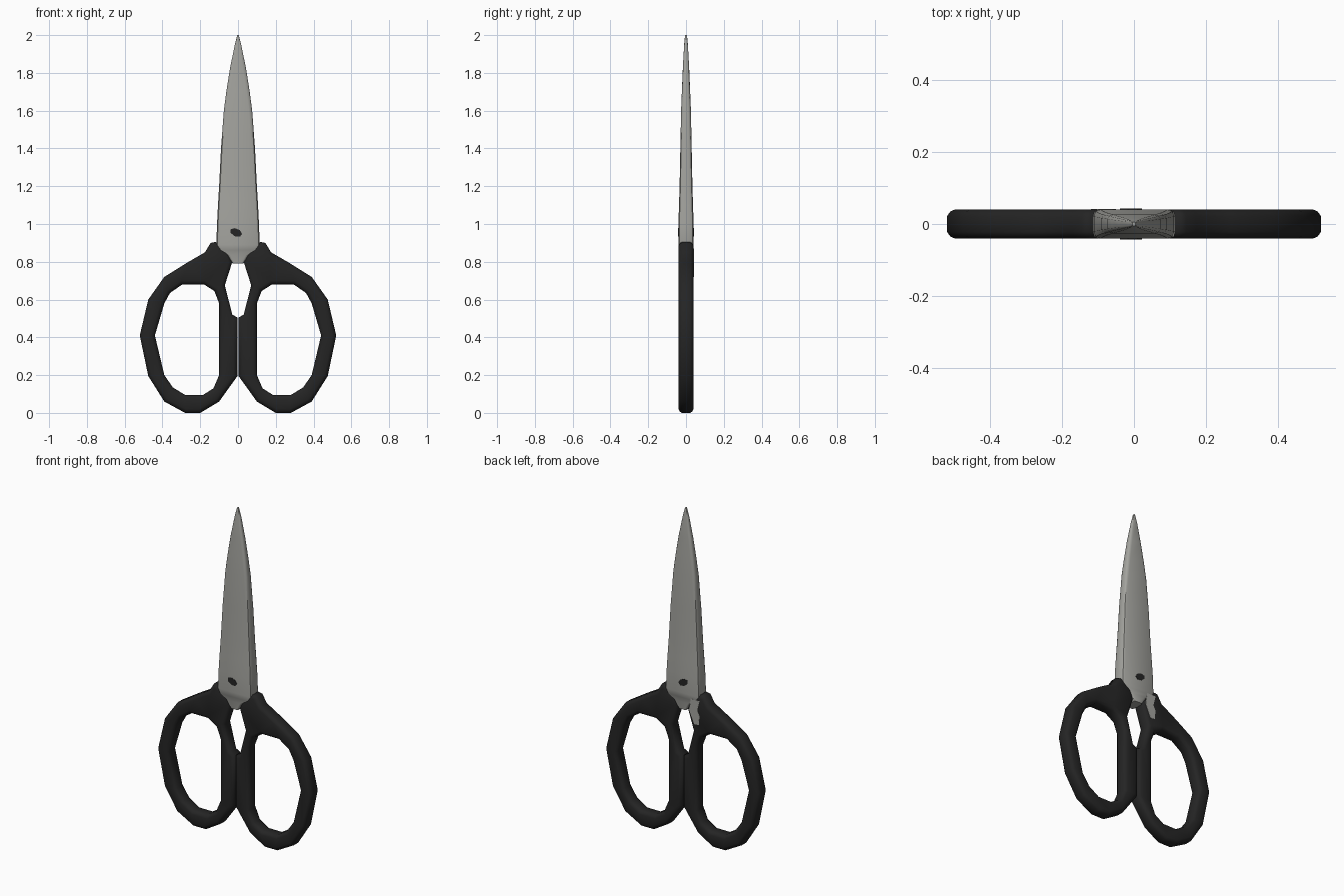
import bpy, bmesh, math
from mathutils import Vector

if "Cube" in bpy.data.objects:
    bpy.data.objects.remove(bpy.data.objects["Cube"])


def material(name, col):
    m = bpy.data.materials.new(name)
    m.diffuse_color = (*col, 1)
    m.use_nodes = True
    m.node_tree.nodes["Principled BSDF"].inputs["Base Color"].default_value = m.diffuse_color
    return m


BLACK = material("black plastic", (0.018, 0.018, 0.018))
STEEL = material("grey steel", (0.37, 0.37, 0.345))


def finish(bm, name, mat, angle):
    bmesh.ops.recalc_face_normals(bm, faces=bm.faces)
    me = bpy.data.meshes.new(name)
    bm.to_mesh(me)
    bm.free()
    me.materials.append(mat)
    ob = bpy.data.objects.new(name, me)
    bpy.context.collection.objects.link(ob)
    bpy.ops.object.select_all(action='DESELECT')
    ob.select_set(True)
    bpy.context.view_layer.objects.active = ob
    bpy.ops.object.shade_smooth_by_angle(angle=math.radians(angle))
    return ob


def offset(pts, d):
    """Move a counter-clockwise outline inwards by d (mitred corners)."""
    out = []
    for i, p in enumerate(pts):
        p = Vector(p)
        a = (p - Vector(pts[i - 1])).normalized()
        b = (Vector(pts[(i + 1) % len(pts)]) - p).normalized()
        na, nb = Vector((-a.y, a.x)), Vector((-b.y, b.x))
        out.append(p + (na + nb) * (d / (1 + na.dot(nb))))
    return out


def bridge(bm, rings):
    for r, s in zip(rings, rings[1:]):
        n = len(r)
        for i in range(n):
            j = (i + 1) % n
            bm.faces.new((r[i], r[j], s[j], s[i]))


def slab(name, loops, levels, mat, side=1, angle=50):
    """Plate in the xz plane with rounded rims; loops = [(outline, inset sign)]."""
    bm = bmesh.new()
    caps = [[], []]
    for pts, sign in loops:
        rings = [[bm.verts.new((side * q.x, y, q.y)) for q in offset(pts, d * sign)]
                 for y, d in levels]
        bridge(bm, rings)
        for cap, ring in zip(caps, (rings[0], rings[-1])):
            cap += [bm.edges.get((ring[i - 1], ring[i])) for i in range(len(ring))]
    for cap in caps:
        bmesh.ops.triangle_fill(bm, use_beauty=True, edges=cap)
    return finish(bm, name, mat, angle)


# Handles: faceted finger loop with a neck running up beside the blade
outer = [(.003, .195), (.1, .06), (.2, 0), (.28, 0), (.39, .06), (.475, .195),
         (.52, .41), (.475, .60), (.39, .72), (.27, .795), (.175, .85), (.145, .90),
         (.12, .905), (.09, .885), (.05, .86), (.03, .80), (.07, .675), (.03, .52),
         (.003, .505)]
hole = [(.10, .2), (.13, .13), (.185, .095), (.28, .095), (.345, .135), (.39, .2),
        (.44, .41), (.39, .58), (.36, .635), (.295, .68), (.18, .68), (.125, .645),
        (.10, .58)]
rim = [(-.04, .02), (-.034, .008), (-.022, 0), (.022, 0), (.034, .008), (.04, .02)]
for side, word in ((1, "right"), (-1, "left")):
    slab(word + "_handle", [(outer, 1), (hole, -1)], rim, BLACK, side)

# Closed blades: loft of chamfered sections (height, half width, half depth)
sections = [(.79, .028, .040), (.835, .06, .041), (.862, .106, .041), (.89, .115, .041),
            (1.0, .111, .0405), (1.1, .106, .037), (1.2, .1, .034), (1.4, .09, .030),
            (1.6, .075, .026), (1.7, .062, .022), (1.82, .043, .017), (1.95, .017, .010),
            (2.0, .004, .005)]
bm = bmesh.new()
rings = []
for z, w, t in sections:
    c, e = min(.018, w * .4), t * .45
    quarter = [(w, t - e), (w - c * .3, t - e * .3), (w - c, t)]
    right = [(x, -y) for x, y in reversed(quarter)] + quarter
    ring = right + [(-x, -y) for x, y in right]
    rings.append([bm.verts.new((x, y, z)) for x, y in ring])
bridge(bm, rings)
bm.faces.new(rings[0])
bm.faces.new(rings[-1])
finish(bm, "blades", STEEL, 40)

# Pivot: small dark faceted pin showing on both faces
pin = [(-.01 + .032 * math.cos(a), .955 + .022 * math.sin(a) - .008 * math.cos(a))
       for a in (math.tau * i / 7 for i in range(7))]
slab("pivot_pin", [(pin, 1)], [(-.0425, 0), (.0425, 0)], BLACK, angle=30)

# Bare steel tang showing on the back of one neck
tang = [(.05, .80), (.085, .72), (.115, .725), (.12, .78), (.105, .81), (.12, .87), (.06, .87)]
slab("back_tang", [(tang, 1)], [(.034, 0), (.0415, 0)], STEEL, side=-1, angle=30)
